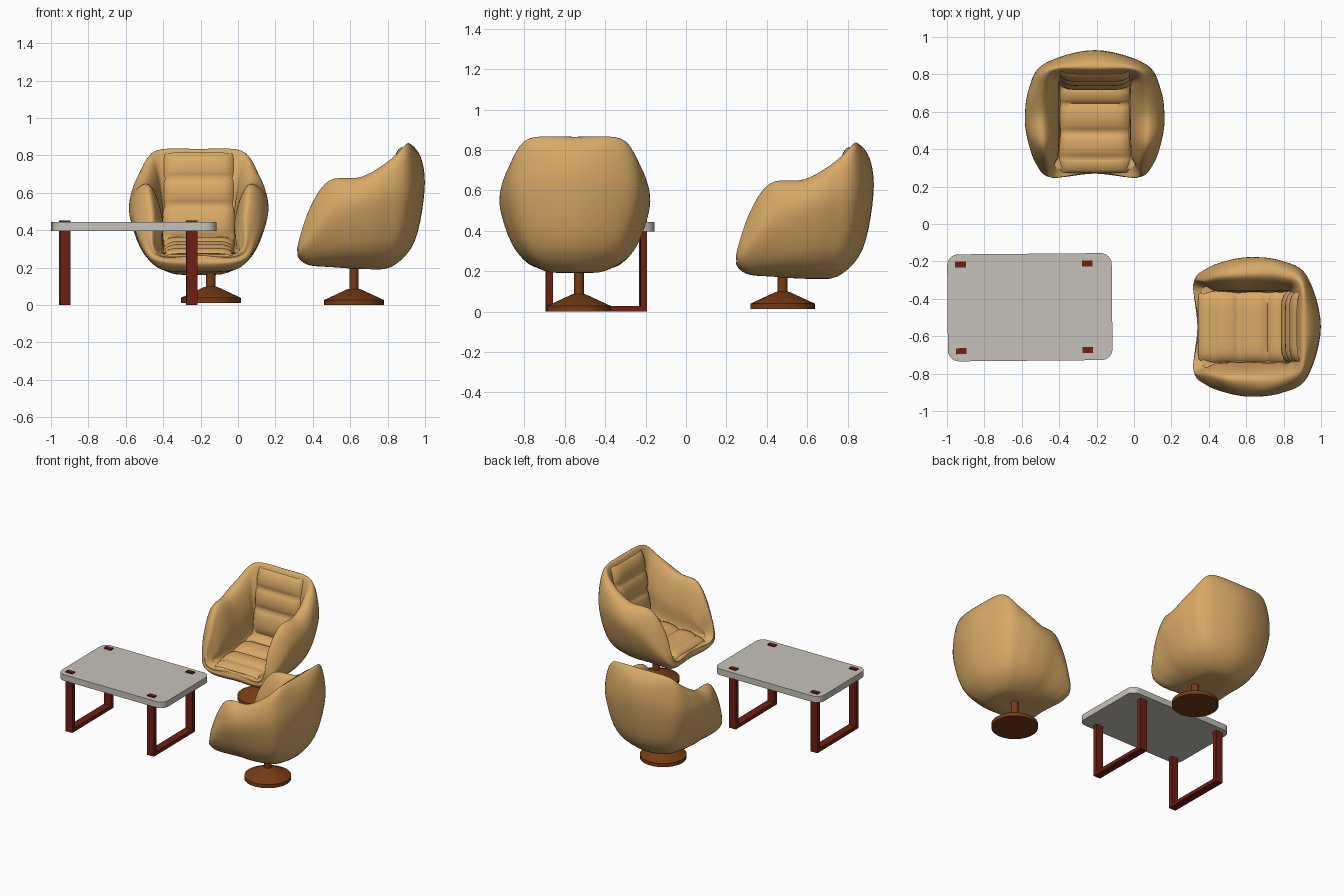
import bpy, bmesh, math
from mathutils import Vector as V

if "Cube" in bpy.data.objects:
    bpy.data.objects.remove(bpy.data.objects["Cube"])


def material(name, rgb):
    m = bpy.data.materials.new(name)
    m.diffuse_color = (*rgb, 1)
    m.use_nodes = True
    m.node_tree.nodes["Principled BSDF"].inputs["Base Color"].default_value = m.diffuse_color
    return m


TAN = material("tan_leather", (0.69, 0.40, 0.135))
WOOD = material("brown_wood", (0.19, 0.045, 0.007))
RED = material("red_wood", (0.16, 0.013, 0.006))
STONE = material("stone", (0.57, 0.54, 0.49))


def make(name, bm, mat, smooth=None):
    bmesh.ops.recalc_face_normals(bm, faces=bm.faces)
    me = bpy.data.meshes.new(name)
    bm.to_mesh(me)
    bm.free()
    me.materials.append(mat)
    ob = bpy.data.objects.new(name, me)
    bpy.context.collection.objects.link(ob)
    if smooth:
        bpy.ops.object.select_all(action='DESELECT')
        ob.select_set(True)
        bpy.context.view_layer.objects.active = ob
        bpy.ops.object.shade_smooth_by_angle(angle=math.radians(smooth))
    return ob


def spline(pts, steps, closed):
    """Catmull-Rom curve through the points."""
    n, out = len(pts), []
    get = (lambda i: pts[i % n]) if closed else (lambda i: pts[max(0, min(n - 1, i))])
    for i in range(n if closed else n - 1):
        a, b, c, d = (get(i + k) for k in (-1, 0, 1, 2))
        for s in range(steps):
            t = s / steps
            out.append(0.5 * (2 * b + (c - a) * t + (2 * a - 5 * b + 4 * c - d) * t * t
                              + (3 * b - a - 3 * c + d) * t ** 3))
    return out if closed else out + [pts[-1].copy()]


def skin(bm, rows, closed):
    vs = [[bm.verts.new(p) for p in r] for r in rows]
    m = len(vs[0])
    for r0, r1 in zip(vs, vs[1:]):
        for j in range(m if closed else m - 1):
            k = (j + 1) % m
            bm.faces.new((r0[j], r0[k], r1[k], r1[j]))
    return vs


# Half loops from front centre, along the arm, to back centre
WIDE = [(0, -.315, .05), (.23, -.335, .07), (.31, -.265, .16), (.355, -.14, .28),
        (.37, -.02, .32), (.35, .13, .36), (.27, .265, .38), (0, .34, .42)]
RIM = [(0, -.31, .1), (.225, -.34, .11), (.25, -.275, .32), (.275, -.17, .47),
       (.285, 0, .49), (.275, .14, .57), (.225, .24, .662), (0, .25, .67)]
INNER = [(0, -.28, .115), (.2, -.28, .115), (.19, -.22, .115), (.18, -.12, .12),
         (.18, 0, .13), (.18, .12, .16), (.17, .175, .18), (0, .18, .18)]


def blend(a, b, fxy, fz):
    return V((a.x + (b.x - a.x) * fxy, a.y + (b.y - a.y) * fxy, a.z + (b.z - a.z) * fz))


def full(half):
    h = [V(p) for p in half]
    return h + [V((-p.x, p.y, p.z)) for p in h[-2:0:-1]]


# Tub: smooth closed shell running from underside over the rim to the seat floor
def tub(name):
    w, r, i = full(WIDE), full(RIM), full(INNER)
    rings = [[V((p.x * .03, p.y * .03, 0)) for p in w],
             [V((p.x * .42, p.y * .47, .008)) for p in w],
             [V((p.x * .79, p.y * .84, p.z * .34)) for p in w],
             w,
             [blend(a, b, .22, .7) for a, b in zip(w, r)],
             r,
             [blend(a, b, .5, .16) for a, b in zip(r, i)],
             [blend(a, b, .88, .55) for a, b in zip(r, i)],
             i,
             [V((p.x * .3, p.y * .3 - .04, .11)) for p in i]]
    rings = [spline(k, 6, True) for k in rings]
    cols = [spline(list(c), 5, False) for c in zip(*rings)]
    bm = bmesh.new()
    vs = skin(bm, [list(x) for x in zip(*cols)], True)
    bm.faces.new(vs[0])
    bm.faces.new(vs[-1])
    return make(name, bm, TAN, 80)


# Cushion: channelled puffs along the seat and up the back
PATH = [(-.315, .11), (-.238, .135), (-.098, .143), (.055, .165), (.14, .195),
        (.165, .37), (.182, .515), (.215, .65)]


def cushion(name):
    bm, rows = bmesh.new(), []
    nx, ns = 16, 8
    for (y0, z0), (y1, z1) in zip(PATH, PATH[1:]):
        d = V((0, y1 - y0, z1 - z0))
        nrm = V((0, -d.z, d.y)).normalized()
        puff = min(.022, d.length * .17)
        for s in range(ns + 1):
            if s == ns and (y1, z1) != PATH[-1]:
                continue
            t = s / ns
            bulge = puff * max(0, math.sin(math.pi * t)) ** .6
            row = []
            for k in range(nx + 1):
                u = math.sin((k / nx - .5) * math.pi)
                e = abs(u) ** 8
                row.append(V((u * .205, y0, z0)) + d * t + nrm * (bulge * (1 - e) - .045 * e))
            rows.append(row)
    skin(bm, rows, False)
    return make(name, bm, TAN, 75)


# Pedestal: lathed disc, cone and post
def pedestal(name):
    prof = [(.16, 0), (.16, .027), (.035, .085), (.025, .087), (.025, .225)]
    n = 32
    bm = bmesh.new()
    vs = skin(bm, [[V((r * math.cos(a), r * math.sin(a), z))
                    for a in (2 * math.pi * k / n for k in range(n))] for r, z in prof], True)
    bm.faces.new(vs[0])
    bm.faces.new(vs[-1])
    return make(name, bm, WOOD, 20)


def chair(tag, body, foot, turn):
    for ob, loc in ((tub(tag + "_tub"), body), (cushion(tag + "_cushion"), body),
                    (pedestal(tag + "_pedestal"), foot)):
        ob.location = loc
        ob.rotation_euler.z = turn


chair("back_chair", (-.21, .588, .165), (-.145, .478, .012), 0)
chair("side_chair", (.6575, -.55, .195), (.62, -.53, 0), -math.pi / 2)

# Table, turned very slightly
CX, CY, TURN = -.557, -.445, math.radians(.5)


def place(ob):
    ob.location = (CX, CY, 0)
    ob.rotation_euler.z = TURN


# Table top: rounded rectangle slab
bm = bmesh.new()
hx, hy, rad, outline = .44, .286, .06, []
for q, (sx, sy) in enumerate(((1, 1), (-1, 1), (-1, -1), (1, -1))):
    for k in range(9):
        a = (q + k / 8) * math.pi / 2
        outline.append((sx * (hx - rad) + rad * math.cos(a), sy * (hy - rad) + rad * math.sin(a)))
vs = skin(bm, [[V((x, y, z)) for x, y in outline] for z in (.397, .443)], True)
bm.faces.new(vs[0])
bm.faces.new(vs[1])
place(make("table_top", bm, STONE, 30))

# Leg frames: U profile whose ends poke through the top
for name, x0 in (("left_leg_frame", -.397), ("right_leg_frame", .28)):
    o, i, top = .248, .216, .451
    prof = [(-o, 0), (o, 0), (o, top), (i, top), (i, .027), (-i, .027), (-i, top), (-o, top)]
    bm = bmesh.new()
    vs = skin(bm, [[V((x, y, z)) for y, z in prof] for x in (x0, x0 + .057)], True)
    bm.faces.new(vs[0])
    bm.faces.new(vs[1])
    place(make(name, bm, RED))
